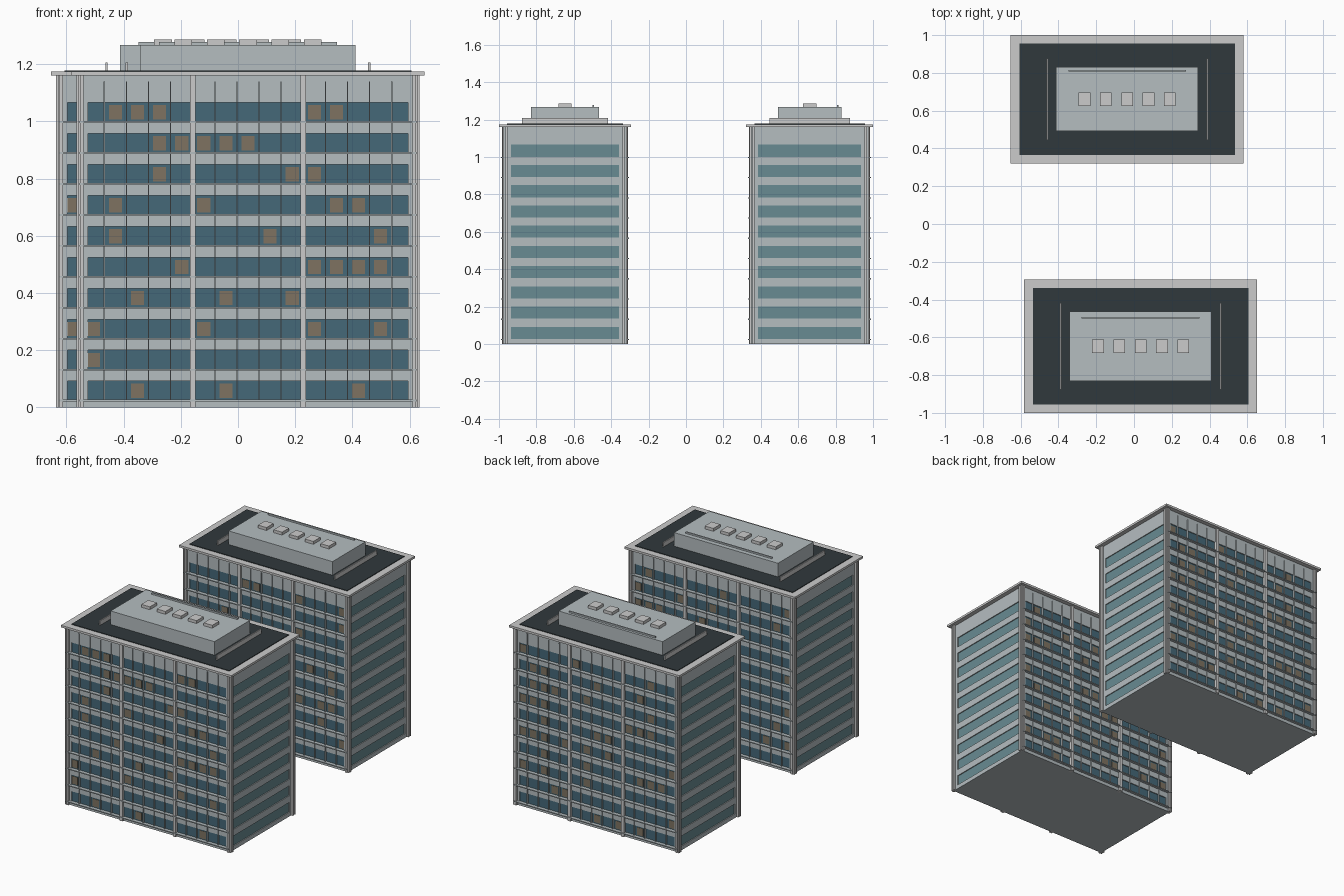
import bpy, bmesh, random
from mathutils import Matrix, Vector

if "Cube" in bpy.data.objects:
    bpy.data.objects.remove(bpy.data.objects["Cube"])

random.seed(4)


def material(name, rgb):
    m = bpy.data.materials.new(name)
    m.diffuse_color = (*rgb, 1)
    m.use_nodes = True
    m.node_tree.nodes["Principled BSDF"].inputs["Base Color"].default_value = m.diffuse_color
    return m


WALL = material("wall_grey", (0.46, 0.51, 0.53))
TRIM = material("trim_grey", (0.56, 0.58, 0.57))
GLASS = material("blue_glass", (0.06, 0.14, 0.19))
SIDE = material("teal_glass", (0.14, 0.26, 0.29))
LIT = material("lit_window", (0.21, 0.17, 0.12))
ROOF = material("dark_roof", (0.03, 0.04, 0.045))

PITCH, FLOOR, FLOORS = 0.0773, 0.1082, 10
Z_GLASS, H_GLASS, TOP = 0.027, 0.065, 1.16
HW = 0.6                      # half width of a tower


def boxes(name, mat, spans, origin):
    """One object from boxes given as (x0, x1, y0, y1, z0, z1) around the tower centre."""
    bm = bmesh.new()
    for x0, x1, y0, y1, z0, z1 in spans:
        size = Vector((abs(x1 - x0), abs(y1 - y0), z1 - z0))
        mid = Vector(((x0 + x1) / 2, (y0 + y1) / 2, (z0 + z1) / 2))
        bmesh.ops.create_cube(bm, size=1, matrix=Matrix.Translation(mid) @ Matrix.Diagonal((*size, 1)))
    me = bpy.data.meshes.new(name)
    bm.to_mesh(me)
    bm.free()
    me.materials.append(mat)
    ob = bpy.data.objects.new(name, me)
    ob.location = origin
    bpy.context.collection.objects.link(ob)
    return ob


def rect(hx, hy, z0, z1):
    return (-hx, hx, -hy, hy, z0, z1)


def tower(tag, cx, cy, hb, lit_front):
    def part(name, mat, spans):
        boxes(tag + "_" + name, mat, spans, (cx, cy, 0))

    floors = [Z_GLASS + FLOOR * k for k in range(FLOORS)]
    wall_y, glass_y, wall_x, glass_x = hb - 0.012, hb - 0.018, 0.588, 0.582

    # solid wall bands between the strips of glass
    edges = [0] + [z + d for z in floors for d in (0, H_GLASS)] + [TOP]
    part("wall_bands", WALL, [rect(wall_x, wall_y, a, b) for a, b in zip(edges[::2], edges[1::2])])

    # glass strips: long faces blue, short ends teal
    part("glass", GLASS, [rect(0.57, glass_y, z, z + H_GLASS) for z in floors])
    part("end_glass", SIDE, [rect(glass_x, hb - 0.048, z, z + H_GLASS) for z in floors])

    # solid corners with paired slim columns
    corners, slim = [], []
    for sx in (-1, 1):
        for sy in (-1, 1):
            corners.append((sx * 0.56, sx * wall_x, sy * (hb - 0.048), sy * wall_y, 0, TOP))
            slim.append((sx * 0.576, sx * 0.588, sy * (hb - 0.02), sy * hb, 0, TOP))
            slim.append((sx * 0.58, sx * HW, sy * (hb - 0.03), sy * (hb - 0.018), 0, TOP))
            slim.append((sx * 0.592, sx * HW, sy * (hb - 0.012), sy * (hb - 0.003), 0, TOP))
    part("corners", WALL, corners)
    part("corner_columns", TRIM, slim)

    # columns, mullions, sills and lit windows on both long faces
    columns, mullions, sills, lit = [], [], [], []
    for s in (-1, 1):
        for i in range(-7, 7):
            x = (i + 0.5) * PITCH
            if i in (-3, 2):
                columns.append((x - 0.01, x + 0.01, s * (hb - 0.03), s * hb, 0, TOP))
            else:
                mullions.append((x - 0.002, x + 0.002, s * (hb - 0.03), s * (hb - 0.006), 0.02, 1.14))
        for k, z in enumerate(floors):
            sills.append((-0.59, 0.59, s * (hb - 0.03), s * (hb + 0.005), z - 0.006, z))
            bays = [i for i in range(-7, 8) if random.random() < 0.23]
            if s < 0 and lit_front:
                bays = lit_front[k]
            for i in bays:
                x0, x1 = max(i * PITCH - 0.023, -0.56), min(i * PITCH + 0.023, 0.56)
                lit.append((x0, x1, s * (glass_y - 0.01), s * (glass_y + 0.002), z + 0.006, z + 0.056))
    part("columns", TRIM, columns)
    part("mullions", WALL, mullions)
    part("sills", WALL, sills)
    part("lit_windows", LIT, lit)

    # roof slab, dark deck, plant room with vents, pipe and side screens
    part("roof_slab", TRIM, [rect(0.617, hb + 0.016, TOP, 1.174)])
    part("roof_deck", ROOF, [rect(0.571, hb - 0.028, 1.17, 1.178)])
    part("plant_room", WALL, [rect(0.376, hb - 0.154, 1.17, 1.267)])
    part("roof_vents", TRIM, [(x - 0.031, x + 0.031, -0.036, 0.036, 1.26, 1.286)
                              for x in (i * 0.113 for i in range(-2, 3))])
    part("roof_pipe", WALL, [(-0.312, 0.312, 0.146, 0.155, 1.268, 1.278)])
    part("roof_screens", TRIM, [(x - 0.004, x + 0.004, 0.108 - hb, hb - 0.108, 1.175, 1.207)
                                for x in (-0.424, 0.424)])


# lit bays of the front face, ground floor upwards
LIT_FRONT = [(-5, -1, 5), (-7,), (-7, -2, 3, 6), (-5, -1, 2), (-3, 3, 4, 5, 6),
             (-6, 1, 6), (-6, -2, 4, 5), (-4, 2, 3), (-4, -3, -2, -1, 0), (-6, -5, -4, 3, 4)]
tower("front_tower", 0.035, -0.647, 0.337, LIT_FRONT)
tower("back_tower", -0.036, 0.661, 0.3235, None)
